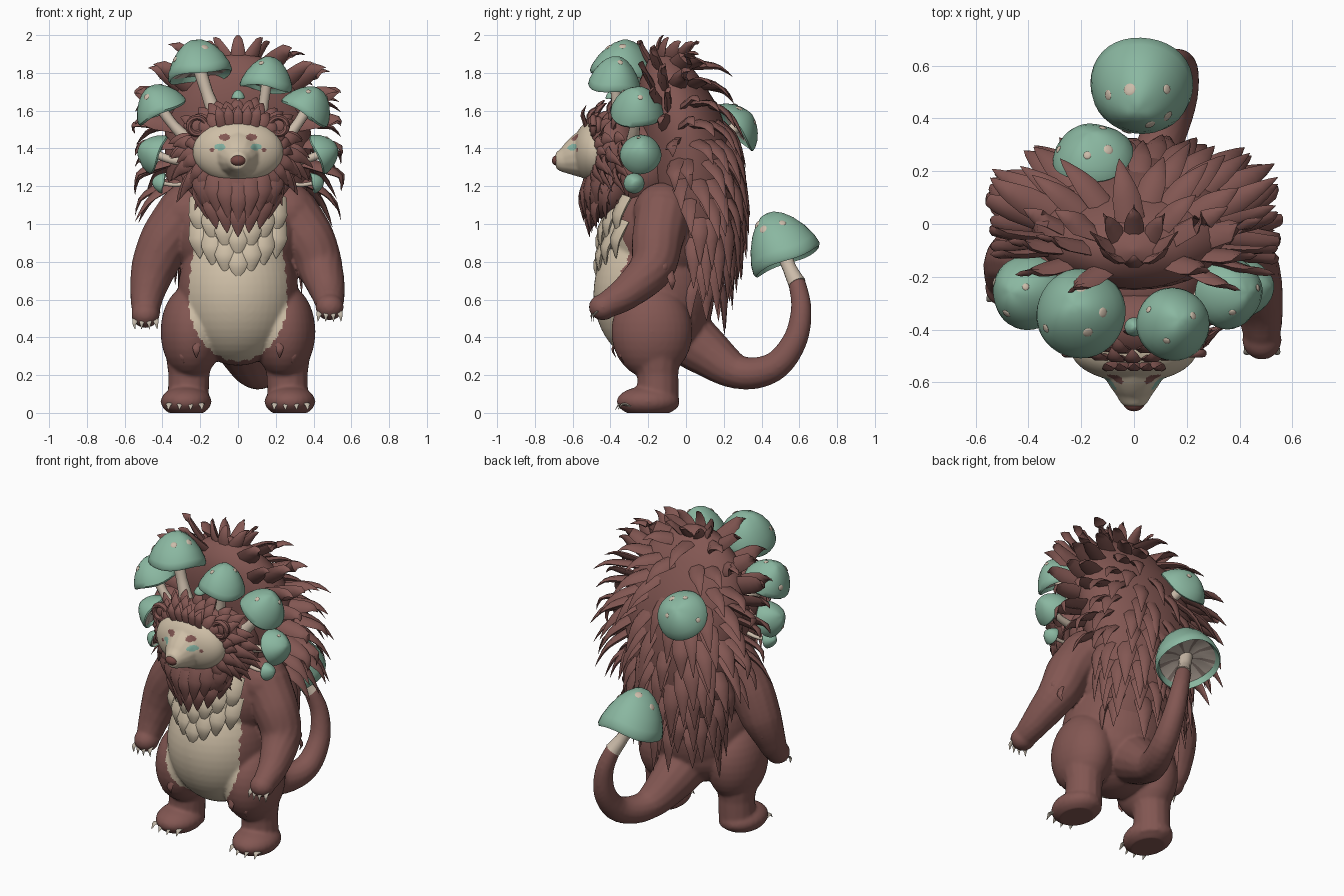
import bpy, bmesh, math, random
from mathutils import Vector as V, Matrix

if "Cube" in bpy.data.objects:
    bpy.data.objects.remove(bpy.data.objects["Cube"])

random.seed(4)
PI = math.pi

def mat(name, c):
    m = bpy.data.materials.new(name)
    m.diffuse_color = (*c, 1)
    m.use_nodes = True
    m.node_tree.nodes["Principled BSDF"].inputs["Base Color"].default_value = m.diffuse_color
    return m

BROWN = mat("brown fur", (.225, .095, .085))
CREAM = mat("cream fur", (.62, .52, .385))
GREEN = mat("mushroom green", (.255, .475, .355))
STEM = mat("stem cream", (.60, .50, .40))
GILL = mat("gill", (.50, .42, .36))
GILL2 = mat("gill shadow", (.26, .20, .175))
NOSE = mat("nose brown", (.18, .065, .056))
TEAL = mat("eye teal", (.24, .46, .37))
CLAW = mat("claw", (.52, .46, .38))

def finish(bm, name, mats):
    bmesh.ops.recalc_face_normals(bm, faces=bm.faces[:])
    me = bpy.data.meshes.new(name)
    bm.to_mesh(me)
    bm.free()
    for m in mats:
        me.materials.append(m)
    ob = bpy.data.objects.new(name, me)
    bpy.context.collection.objects.link(ob)
    return ob

def ball(bm, c, r, seg=24, rot=None):
    M = Matrix.Translation(c) @ (rot or Matrix()) @ Matrix.Diagonal((*r, 1))
    bmesh.ops.create_uvsphere(bm, u_segments=seg, v_segments=seg // 2, radius=1, matrix=M)

def tube(bm, pts, radii, sides=14, flat=1, ref=(.2, 1, .5), sub=5):
    """Tapered tube through points (Catmull-Rom), flat squashes along ref."""
    P = [V(p) for p in pts]
    path = []
    for i in range(len(P) - 1):
        a, b, c, d = P[max(i - 1, 0)], P[i], P[i + 1], P[min(i + 2, len(P) - 1)]
        for k in range(sub + (i == len(P) - 2)):
            t = k / sub
            q = .5 * (2 * b + (c - a) * t + (2 * a - 5 * b + 4 * c - d) * t * t + (3 * b - a - 3 * c + d) * t ** 3)
            path.append((q, radii[i] + (radii[i + 1] - radii[i]) * t))
    rings = []
    for i, (q, r) in enumerate(path):
        t = (path[min(i + 1, len(path) - 1)][0] - path[max(i - 1, 0)][0]).normalized()
        u = t.cross(V(ref))
        if u.length < .15:
            u = t.cross(V((1, .1, 0)))
        u.normalize()
        w = u.cross(t)
        rings.append([bm.verts.new(q + u * r * math.cos(2 * PI * k / sides) + w * r * flat * math.sin(2 * PI * k / sides))
                      for k in range(sides)])
    for A, B in zip(rings, rings[1:]):
        for k in range(sides):
            bm.faces.new((A[k], A[k - 1], B[k - 1], B[k]))
    bm.faces.new(rings[0])
    bm.faces.new(rings[-1])

def spike(bm, p, d, n, L, w, bend=-.15):
    """Pointed tuft of fur: root p, direction d, surface normal n."""
    p, d, n = V(p), V(d).normalized(), V(n).normalized()
    tip = p + d * L + V((0, 0, bend * L))
    tip.z = min(tip.z, 2.0)
    tip.x = max(-.545, min(.545, tip.x))
    tube(bm, [p - n * .03 - d * .05, p + d * L * .3 + n * .012, p + d * L * .68 + n * .008, tip],
         [w, w * .9, w * .5, .001], sides=6, flat=.42, ref=n, sub=2)

def blend(bm, name, mats, voxel, rule, it=5):
    """Fuse overlapping pieces, then colour faces by rule."""
    ob = finish(bm, name, [])
    m = ob.modifiers.new("fuse", 'REMESH')
    m.mode, m.voxel_size = 'VOXEL', voxel
    s = ob.modifiers.new("soft", 'SMOOTH')
    s.iterations = it
    me = bpy.data.meshes.new_from_object(ob.evaluated_get(bpy.context.evaluated_depsgraph_get()))
    ob.modifiers.clear()
    ob.data = me
    me.materials.clear()
    for m in mats:
        me.materials.append(m)
    for v in me.vertices:
        v.co.z = max(v.co.z, 0)
    for f in me.polygons:
        f.material_index = rule(f.center, f.normal)

# --- body: torso, legs, arms and tail fused ---
ARMS = {1: [(.28, -.12, 1.06), (.375, -.15, .92), (.435, -.18, .77), (.475, -.31, .64), (.485, -.42, .57)],
        -1: [(-.28, -.12, 1.06), (-.38, -.13, .92), (-.445, -.14, .77), (-.48, -.18, .63), (-.49, -.22, .53)]}
bm = bmesh.new()
ball(bm, (0, -.17, .63), (.32, .32, .38), 48)
ball(bm, (0, -.12, .95), (.34, .28, .32), 48)
ball(bm, (0, -.13, .5), (.3, .25, .23), 32)
for s in (1, -1):
    ball(bm, (s * .245, -.18, .43), (.165, .215, .25), 32)
    tube(bm, [(s * .255, -.16, .35), (s * .26, -.15, .2), (s * .265, -.15, .03)], [.14, .11, .11])
    ball(bm, (s * .275, -.2, .06), (.135, .168, .082))
    ball(bm, (s * .26, -.12, 1.06), (.16, .16, .16))
    tube(bm, ARMS[s], [.15, .138, .122, .092, .07])
    h = V(ARMS[s][-1])
    ball(bm, h + V((0, -.02, -.01)), (.075, .075, .07))
tube(bm, [(0, -.05, .45), (.03, .1, .33), (.09, .28, .215), (.16, .46, .24), (.18, .575, .38), (.16, .61, .55), (.11, .585, .7)],
     [.17, .135, .09, .078, .066, .055, .045], ref=(1, 0, 0))

def belly(c, n):
    dz = c.z - .6
    k = (c.x / .26) ** 2 + (dz / (.325 if dz < 0 else .6)) ** 2
    return int(c.y < -.2 and n.y < -.1 and k < 1 + .03 * math.sin(math.atan2(dz, c.x) * 31) and c.z < 1.05)
blend(bm, "body", [BROWN, CREAM], .01, belly, 8)

# --- claws on hands and feet ---
bm = bmesh.new()
for s in (1, -1):
    for k in range(4):
        o = (k - 1.5)
        spike(bm, (s * .28 + o * .055, -.335 + abs(o) * .014, .04), (o * .1, -1, -.35), (0, 0, 1), .05, .021)
        h = V(ARMS[s][-1])
        spike(bm, h + V((o * .035, -.06 + abs(o) * .01, -.035)), (o * .15, -.6, -1), (0, -1, .3), .052, .016)
finish(bm, "claws", [CLAW])

# --- small tufts on arms and legs ---
bm = bmesh.new()
for s in (1, -1):
    for x, z in ((.22, .36), (.29, .33), (.33, .39), (.26, .44)):
        spike(bm, (s * x, -.36 + (x - .25) * .6, z), (0, .12, -1), (0, -1, 0), .07, .022, 0)
    for p in ((.53, -.2, .74), (.52, -.12, .8), (.5, -.08, .72)):
        spike(bm, (s * p[0], p[1], p[2]), (-s * .1, .1, -1), (s, .3, 0), .07, .022, 0)
finish(bm, "limb_tufts", [BROWN])

# --- chest fur in two tiers ---
bm = bmesh.new()
ball(bm, (0, -.28, .96), (.225, .185, .15))
for z0, dz, y0, n in ((.84, .15, -.455, 7), (.97, .16, -.445, 7)):
    for k in range(n):
        x = (k / (n - 1) - .5) * .42
        spike(bm, (x, y0 + 2.2 * x * x, z0 + abs(x) * .6), (-x * .3, -.08, -1), (x * 2, -1, 0), dz, .06, 0)
finish(bm, "chest_fur", [CREAM])

# --- back mane: core shell and rows of spikes ---
RINGS = [(.5, .03, .1, .05), (.65, .04, .21, .12), (.85, .06, .28, .17), (1.05, .05, .33, .22), (1.25, .03, .38, .24),
         (1.45, 0, .39, .235), (1.62, -.04, .37, .21), (1.76, -.08, .29, .165), (1.87, -.1, .16, .1), (1.92, -.1, .01, .01)]
FREE = [((-.15, .28, 1.52), .16), ((-.2, -.34, 1.83), .18), ((.15, -.38, 1.77), .16), ((.38, -.26, 1.62), .15),
        ((-.42, -.26, 1.63), .15), ((.46, -.24, 1.37), .12), ((-.46, -.24, 1.37), .12)]
def ring(z):
    for a, b in zip(RINGS, RINGS[1:]):
        if z <= b[0]:
            t = (z - a[0]) / (b[0] - a[0])
            return [a[i] + (b[i] - a[i]) * t for i in (1, 2, 3)]
bm = bmesh.new()
rows = []
for z, cy, rx, ry in RINGS:
    rows.append([bm.verts.new((rx * math.cos(k * PI / 16), cy + ry * math.sin(k * PI / 16), z)) for k in range(32)])
for A, B in zip(rows, rows[1:]):
    for k in range(32):
        bm.faces.new((A[k - 1], A[k], B[k], B[k - 1]))
bm.faces.new(rows[0])
bm.faces.new(rows[-1])
for j in range(12):
    z = .71 + j * .103
    cy, rx, ry = ring(z)
    lo = -.12 if z < 1.2 else -.4 if z < 1.55 else -.75
    t = max(0, min(1, (z - 1.05) / .75))
    n = max(6, int((rx + ry) * 19 * (1.3 if lo < -.7 else 1)))
    for k in range(n):
        a = lo + (PI - 2 * lo) * (k + .5 * (j % 2) + random.uniform(-.25, .25)) / (n - .5)
        c, s = math.cos(a), math.sin(a)
        nrm = V((c, s, .1 + .5 * t * t))
        back = max(0, s)
        d = V((c * .85, s * (.72 - .55 * back) + .2, -1.0 + 1.7 * t - .75 * back))
        if z < 1.05:
            d = V((c * .2, s * .1 + .02, -1))
        L, p = random.uniform(.19, .28) * (1 if z < 1.7 else .85), V((rx * c, cy + ry * s, z))
        e = p + d.normalized() * L
        if all((e - V(f)).length > r and ((p + e) / 2 - V(f)).length > r * .8 for f, r in FREE):
            spike(bm, p, d, nrm, L, random.uniform(.045, .062))
for k in range(8):
    a = k * 2 * PI / 8
    spike(bm, (.07 * math.cos(a), -.1 + .05 * math.sin(a), 1.86), (math.cos(a) * .6, .45 + .3 * math.sin(a), .8),
          (math.cos(a), math.sin(a), .4), .18, .042)
finish(bm, "back_mane", [BROWN])

# --- head ruff and beard ---
bm = bmesh.new()
ball(bm, (0, -.38, 1.39), (.28, .15, .22))
ball(bm, (0, -.41, 1.19), (.24, .14, .17))
ball(bm, (0, -.22, 1.3), (.28, .2, .25))
for rx, rz, y, L, n in ((.22, .155, -.455, .11, 24), (.25, .18, -.42, .14, 22), (.27, .2, -.35, .14, 20)):
    for k in range(n):
        a = 2 * PI * (k + random.uniform(-.2, .2)) / n
        c, s = math.cos(a), math.sin(a)
        spike(bm, (rx * c, y - .06 * abs(s), 1.39 + rz * s), (c - .15 * c * (s < 0), .5, s - .35 * (s < .4)),
              (c * .5, -1, s * .5), L * (1.2 if s < 0 else .8) * random.uniform(.85, 1.15), .04, -.1)
for k in range(5):
    x = (k - 2) * .045
    spike(bm, (x, -.54, 1.55), (x * 3, .15, 1), (0, -1, .3), .08, .03, 0)
for z, w, y, L, n in ((1.1, .14, -.51, .17, 5), (1.15, .2, -.495, .19, 7), (1.22, .26, -.43, .19, 8), (1.2, .2, -.54, .19, 7)):
    for k in range(n):
        x = (2 * k / (n - 1) - 1) * w
        spike(bm, (x, y + 1.8 * x * x, z + abs(x) * .3), (-x * 1.1, 0, -1), (x * 2, -1, 0), L, .058, 0)
finish(bm, "head_ruff", [BROWN])

# --- face with eyes and patches ---
bm = bmesh.new()
ball(bm, (0, -.475, 1.385), (.24, .125, .172), 48)
tube(bm, [(0, -.48, 1.38), (0, -.575, 1.355), (0, -.645, 1.338), (0, -.69, 1.335)], [.155, .115, .07, .04], ref=(1, 0, 0))
def face_paint(c, n):
    x = abs(c.x)
    def e(a, z, rx, rz):
        return ((x - a) / rx) ** 2 + ((c.z - z) / rz) ** 2 < 1
    if c.y > -.45:
        return 0
    if e(.095, 1.408, .03, .017):
        return 1
    return 2 if e(.072, 1.46, .03, .018) or e(.138, 1.393, .012, .012) else 0
blend(bm, "face", [CREAM, TEAL, BROWN], .007, face_paint, 10)
bm = bmesh.new()
ball(bm, (0, -.676, 1.336), (.042, .034, .03))
finish(bm, "nose", [NOSE])
for s in (1, -1):
    bm = bmesh.new()
    tube(bm, [(s * .215 + .045 * math.cos(a), -.49, 1.52 + .045 * math.sin(a)) for a in [k * PI / 6 for k in range(13)]],
         [.016] * 13, sides=8, sub=2)
    ball(bm, (s * .215, -.465, 1.52), (.05, .03, .05))
    finish(bm, "ear", [BROWN])

# --- mushrooms: lathed cap, gills, spots and stem ---
PROF = [(0, .2), (.45, .2), (.86, .1), (.95, -.04), (1.0, .03), (.96, .2), (.82, .46), (.62, .7), (.42, .86), (.2, .97), (.001, 1)]
def mushroom(pos, axis, R, H, base, spots=0):
    q = V((0, 0, 1)).rotation_difference(V(axis))
    pos = V(pos)
    bm = bmesh.new()
    N = 36
    rows = [[bm.verts.new(pos + q @ V((r * R * math.cos(2 * PI * k / N), r * R * math.sin(2 * PI * k / N),
            z * H + .05 * R * math.sin(3 * 2 * PI * k / N + R * 50) * r))) for k in range(N)] for r, z in PROF]
    for i in range(len(rows) - 1):
        for k in range(N):
            f = bm.faces.new((rows[i][k - 1], rows[i][k], rows[i + 1][k], rows[i + 1][k - 1]))
            f.material_index = 0 if i > 1 else (2 if k % 4 == 0 else 1)
    bmesh.ops.remove_doubles(bm, verts=bm.verts[:], dist=.0008)
    finish(bm, "mushroom_cap", [GREEN, GILL, GILL2])
    bm = bmesh.new()
    top = pos + q @ V((0, 0, .25 * H))
    mid = (V(base) + top) / 2 + V((0, 0, -.012))
    tube(bm, [base, mid, top], [R * .25, R * .19, R * .21], sides=12)
    finish(bm, "mushroom_stem", [STEM])
    if spots:
        bm = bmesh.new()
        for k in range(spots):
            a = k * 2.4 + R * 30
            i = (7, 8, 6, 7)[k % 4]
            (r0, z0), (r, z), (r1, z1) = PROF[i - 1], PROF[i], PROF[i + 1]
            n = V(((z1 - z0) * H * math.cos(a), (z1 - z0) * H * math.sin(a), (r0 - r1) * R))
            p = pos + q @ V((r * R * math.cos(a), r * R * math.sin(a), z * H + .05 * R * math.sin(3 * a + R * 50) * r))
            sz = R * random.uniform(.09, .125)
            ball(bm, p, (sz, sz, .0045), 12, V((0, 0, 1)).rotation_difference(q @ n).to_matrix().to_4x4())
        finish(bm, "cap_spots", [STEM])

mushroom((-.2, -.34, 1.785), (-.15, .18, 1), .172, .195, (-.12, -.36, 1.58), 4)
mushroom((.147, -.38, 1.72), (.15, .1, 1), .14, .17, (.12, -.36, 1.55), 3)
mushroom((.35, -.26, 1.585), (.5, 0, .8), .14, .155, (.25, -.28, 1.45), 2)
mushroom((-.4, -.26, 1.59), (-.42, 0, .85), .142, .155, (-.27, -.28, 1.45), 3)
for s in (1, -1):
    mushroom((s * .42, -.24, 1.365), (s * .85, 0, .35), .11, .115, (s * .27, -.26, 1.33), 1)
    mushroom((s * .395, -.275, 1.215), (s, 0, .2), .055, .06, (s * .25, -.27, 1.22))
mushroom((0, -.39, 1.665), (0, 0, 1), .036, .045, (0, -.39, 1.57))
mushroom((-.155, .255, 1.505), (-.12, .75, .6), .155, .12, (-.1, .1, 1.42), 4)
mushroom((.03, .535, .81), (-.06, -.4, .9), .195, .27, (.115, .588, .685), 6)

# --- smooth shading ---
bpy.ops.object.select_all(action='SELECT')
bpy.context.view_layer.objects.active = bpy.context.selected_objects[0]
bpy.ops.object.shade_smooth_by_angle(angle=math.radians(45))
